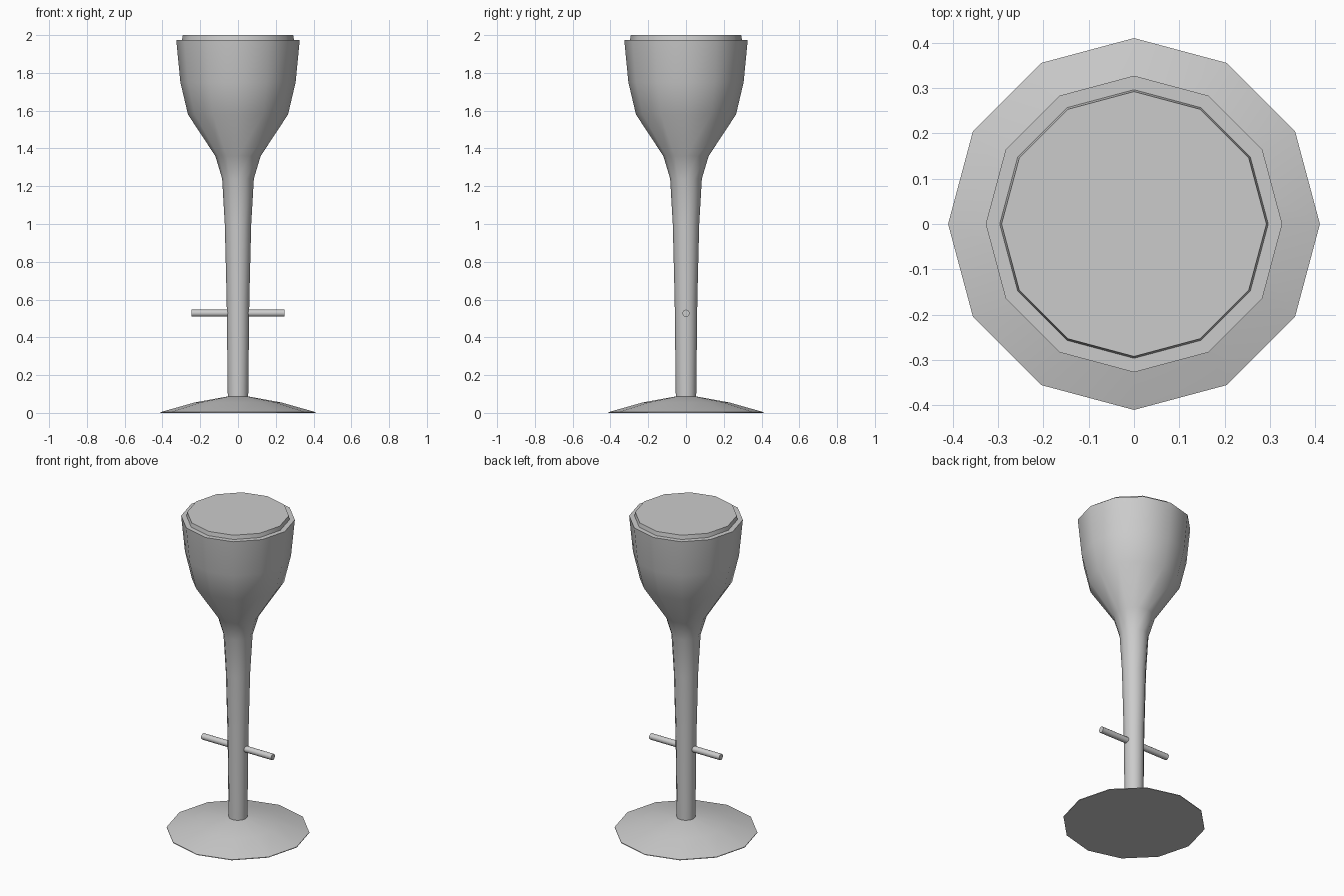
import bpy
import bmesh
from math import cos, sin, pi, radians

cube = bpy.data.objects.get("Cube")
if cube:
    bpy.data.objects.remove(cube, do_unlink=True)

SIDES = 12

grey = bpy.data.materials.new("light_grey")
grey.use_nodes = True
colour = (0.6, 0.6, 0.6, 1)
grey.diffuse_color = colour
grey.node_tree.nodes["Principled BSDF"].inputs["Base Color"].default_value = colour


def finish(obj):
    obj.data.materials.append(grey)
    bpy.ops.object.select_all(action="DESELECT")
    obj.select_set(True)
    bpy.context.view_layer.objects.active = obj
    bpy.ops.object.shade_smooth_by_angle(angle=radians(35))


def lathe(name, profile, cap_bottom=False, cap_top=False):
    """Turn (radius, height) points, listed from bottom to top, about z."""
    bm = bmesh.new()
    rings = [[bm.verts.new((r * cos(2 * pi * i / SIDES), r * sin(2 * pi * i / SIDES), z))
              for i in range(SIDES)] for r, z in profile]
    for low, high in zip(rings, rings[1:]):
        for i in range(SIDES):
            j = (i + 1) % SIDES
            bm.faces.new((low[i], low[j], high[j], high[i]))
    if cap_bottom:
        bm.faces.new(rings[0][::-1])
    if cap_top:
        bm.faces.new(rings[-1])
    mesh = bpy.data.meshes.new(name)
    bm.to_mesh(mesh)
    bm.free()
    obj = bpy.data.objects.new(name, mesh)
    bpy.context.collection.objects.link(obj)
    finish(obj)


# Shallow domed foot
lathe("base", [(0.41, 0), (0.41, 0.004), (0.23, 0.055), (0.055, 0.087)],
      cap_bottom=True, cap_top=True)

# Stem flaring into the bowl, with a flat rim
lathe("stem_and_bowl", [(0.054, 0.08), (0.06, 0.6), (0.07, 1.0), (0.084, 1.24),
                        (0.12, 1.36), (0.265, 1.58), (0.305, 1.75),
                        (0.327, 1.975), (0.296, 1.975)])

# Seat pad with a slightly tapered edge
lathe("seat_pad", [(0.297, 1.97), (0.292, 2.0)], cap_top=True)

# Footrest bar through the stem
bpy.ops.mesh.primitive_cylinder_add(vertices=12, radius=0.019, depth=0.49,
                                    location=(0, 0, 0.528), rotation=(0, pi / 2, 0))
bar = bpy.context.object
bar.name = "footrest_bar"
finish(bar)
